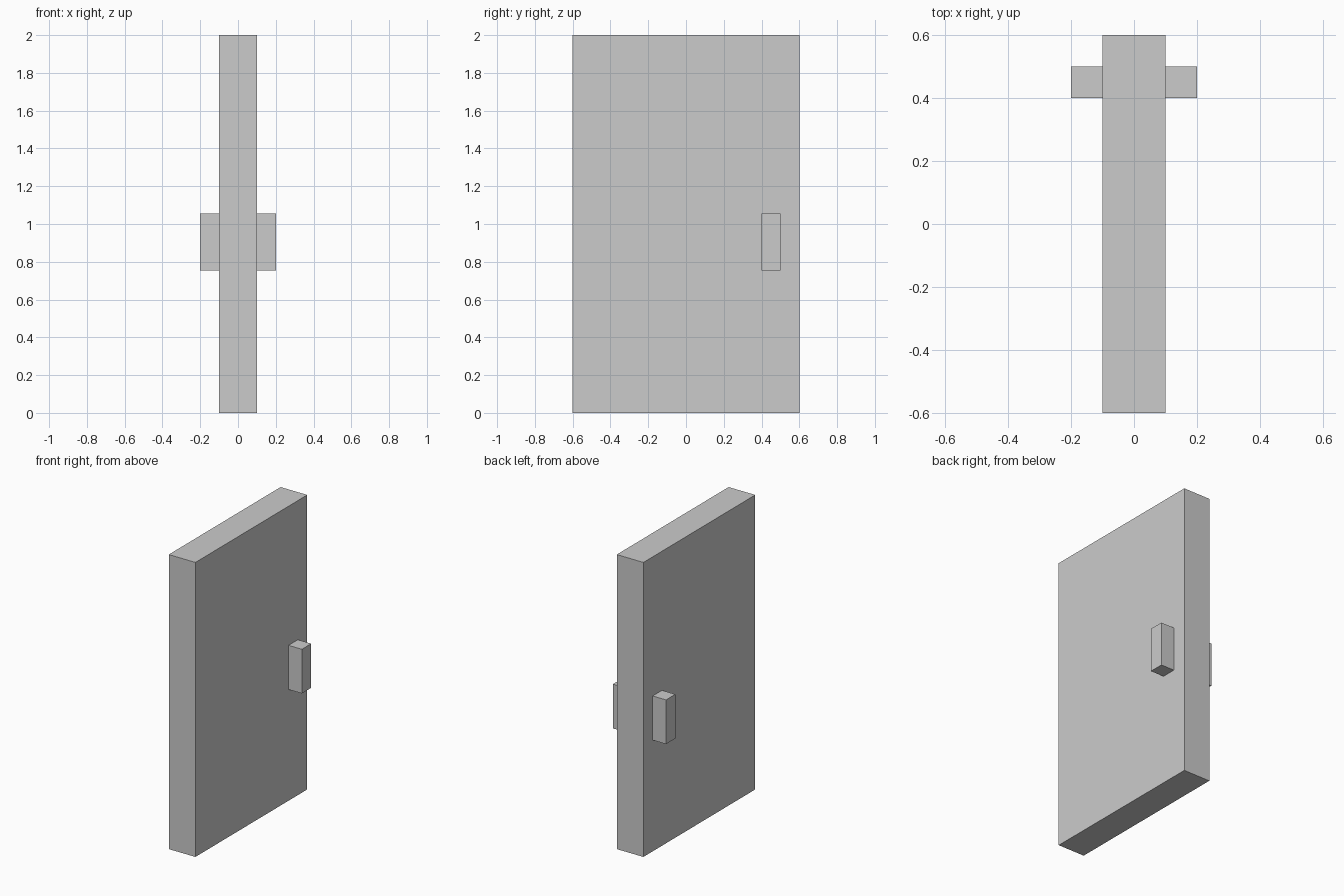
import bpy

if "Cube" in bpy.data.objects:
    bpy.data.objects.remove(bpy.data.objects["Cube"])


def box(name, lo, hi):
    """Axis-aligned box between two opposite corners."""
    centre = [(a + b) / 2 for a, b in zip(lo, hi)]
    bpy.ops.mesh.primitive_cube_add(size=1, location=centre)
    ob = bpy.context.object
    ob.name = name
    ob.scale = [b - a for a, b in zip(lo, hi)]
    bpy.ops.object.transform_apply(location=False, rotation=False, scale=True)
    return ob


# Door slab
box("door_panel", (-0.1, -0.6, 0), (0.1, 0.6, 2))

# One handle on each face
box("handle_right", (0.1, 0.4, 0.755), (0.2, 0.5, 1.055))
box("handle_left", (-0.2, 0.4, 0.755), (-0.1, 0.5, 1.055))
